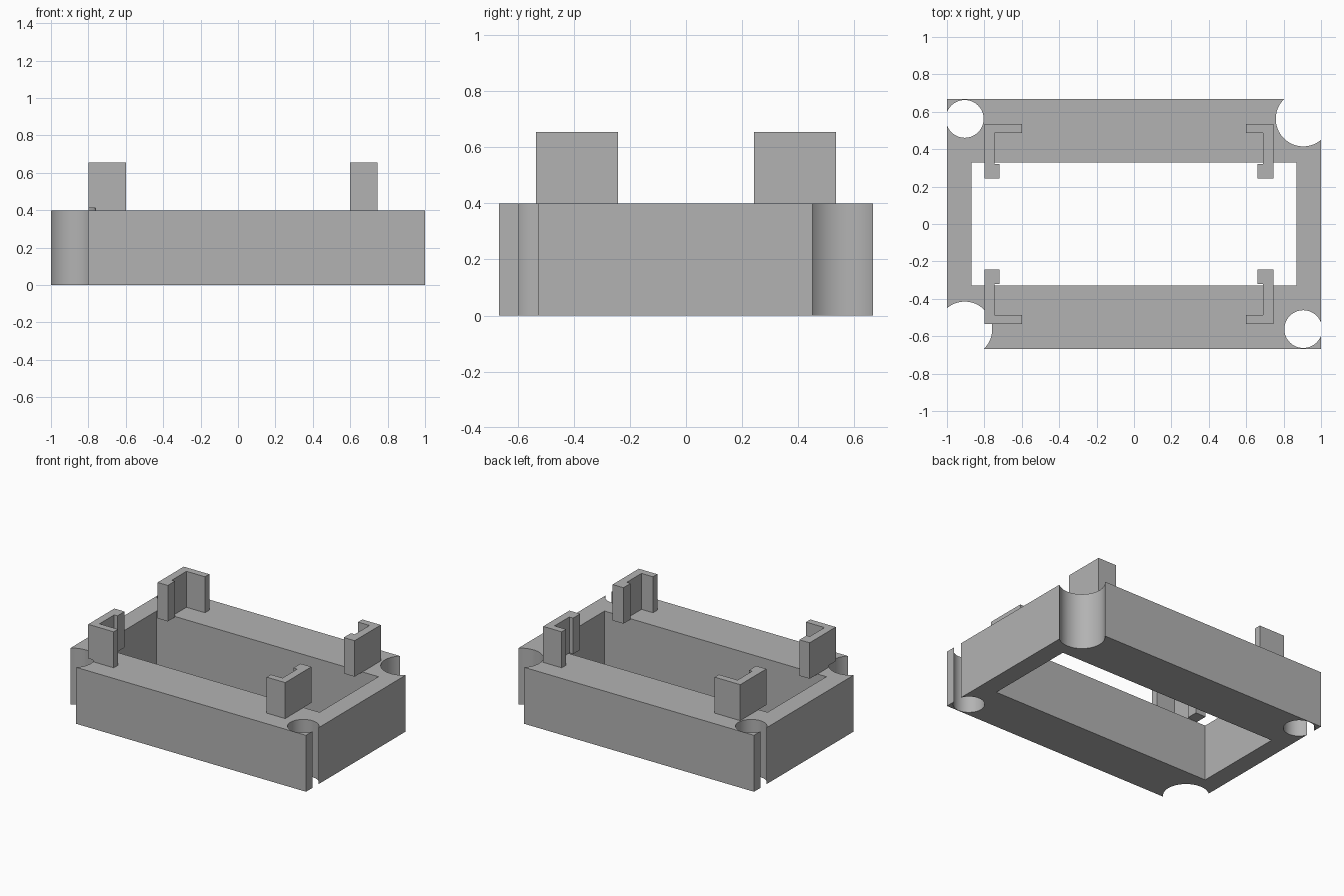
import bpy
import bmesh
from mathutils import Matrix

cube = bpy.data.objects.get("Cube")
if cube:
    bpy.data.objects.remove(cube, do_unlink=True)

HALF_X, HALF_Y, BASE_H, TOP = 1.0, 0.667, 0.4, 0.655
HOLE_X, HOLE_Y = 0.905, 0.562

grey = bpy.data.materials.new("plain grey")
grey.use_nodes = True
grey.diffuse_color = (0.45, 0.45, 0.45, 1)
grey.node_tree.nodes["Principled BSDF"].inputs["Base Color"].default_value = grey.diffuse_color


def add_object(name, bm):
    bmesh.ops.recalc_face_normals(bm, faces=bm.faces)
    mesh = bpy.data.meshes.new(name)
    bm.to_mesh(mesh)
    bm.free()
    mesh.materials.append(grey)
    obj = bpy.data.objects.new(name, mesh)
    bpy.context.collection.objects.link(obj)
    return obj


def prism(name, points, z0, z1):
    """Extrude a plan outline from z0 up to z1."""
    bm = bmesh.new()
    face = bm.faces.new([bm.verts.new((x, y, z0)) for x, y in points])
    result = bmesh.ops.extrude_face_region(bm, geom=[face])
    top = [v for v in result["geom"] if isinstance(v, bmesh.types.BMVert)]
    bmesh.ops.translate(bm, verts=top, vec=(0, 0, z1 - z0))
    return add_object(name, bm)


def rectangle(hx, hy):
    return [(-hx, -hy), (hx, -hy), (hx, hy), (-hx, hy)]


def cylinder(name, x, y, radius, z0, z1):
    bm = bmesh.new()
    bmesh.ops.create_cone(bm, cap_ends=True, segments=64, radius1=radius, radius2=radius,
                          depth=z1 - z0, matrix=Matrix.Translation((x, y, (z0 + z1) / 2)))
    return add_object(name, bm)


def activate(obj):
    bpy.ops.object.select_all(action='DESELECT')
    obj.select_set(True)
    bpy.context.view_layer.objects.active = obj


def cut(obj, cutter):
    """Subtract the cutter, then discard it."""
    cutter.hide_render = True
    activate(obj)
    mod = obj.modifiers.new("cut", 'BOOLEAN')
    mod.operation = 'DIFFERENCE'
    mod.solver = 'EXACT'
    mod.object = cutter
    bpy.ops.object.modifier_apply(modifier=mod.name)
    bpy.data.objects.remove(cutter, do_unlink=True)


# Base frame with its rectangular opening
frame = prism("base_frame", rectangle(HALF_X, HALF_Y), 0, BASE_H)
cut(frame, prism("opening_cutter", rectangle(0.87, 0.33), -0.1, 0.5))

# Corner holes: small on one diagonal, large on the other
for s in (-1, 1):
    cut(frame, cylinder("small_hole_cutter", s * HOLE_X, -s * HOLE_Y, 0.101, -0.1, 0.5))
    cut(frame, cylinder("large_hole_cutter", s * HOLE_X, s * HOLE_Y, 0.147, -0.1, 0.5))

activate(frame)
bpy.ops.object.shade_smooth_by_angle(angle=0.6)


# Hooked corner clips: back arm, side wall and small inner foot
def clip(name, outer, side, arm, foot, sy):
    plan = [(outer, 0.535), (arm, 0.535), (arm, 0.487), (side, 0.487),
            (side, 0.322), (foot, 0.322), (foot, 0.242), (outer, 0.242)]
    return prism(name, [(x, sy * y) for x, y in plan], BASE_H, TOP)


for end, sy in (("front", -1), ("back", 1)):
    right = clip(end + "_right_clip", -0.8, -0.745, -0.6, -0.72, sy)
    clip(end + "_left_clip", 0.745, 0.69, 0.6, 0.66, sy)
    # The large hole nicks the underside of the front right clip
    if sy < 0:
        cut(right, cylinder("nick_cutter", -HOLE_X, -HOLE_Y, 0.147, 0.3, 0.413))
